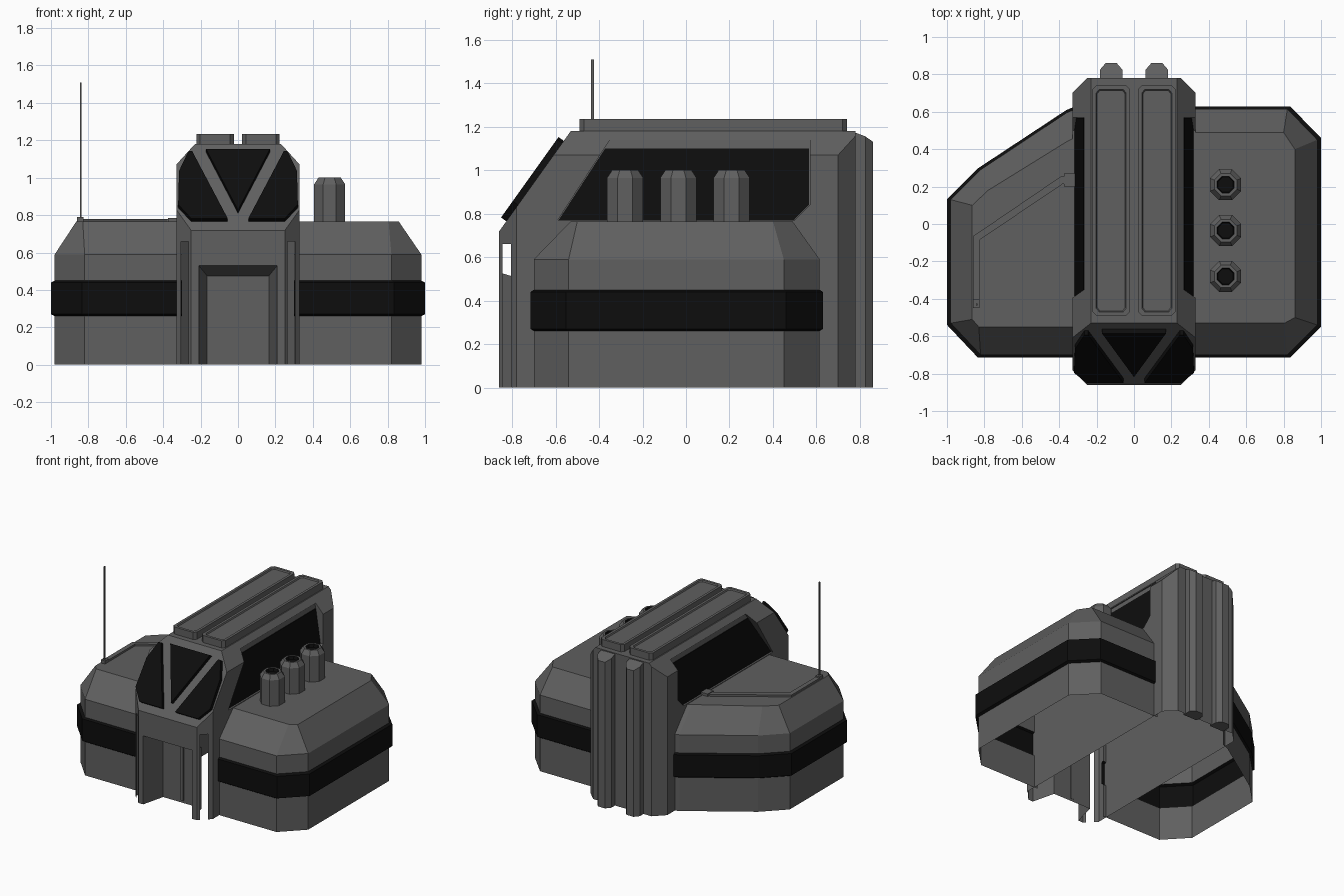
import bpy, bmesh, math
from mathutils import Vector

if "Cube" in bpy.data.objects:
    bpy.data.objects.remove(bpy.data.objects["Cube"])


def material(name, v):
    m = bpy.data.materials.new(name)
    m.diffuse_color = (v, v, v, 1)
    m.use_nodes = True
    m.node_tree.nodes["Principled BSDF"].inputs["Base Color"].default_value = m.diffuse_color
    return m


GREY = material("dark grey metal", 0.115)
BLACK = material("black glass", 0.004)


def finish(name, bm, mats=(GREY,)):
    me = bpy.data.meshes.new(name)
    bm.to_mesh(me)
    bm.free()
    for m in mats:
        me.materials.append(m)
    ob = bpy.data.objects.new(name, me)
    bpy.context.collection.objects.link(ob)
    return ob


def loft_bm(rings, closed=True, dark=(), cap0=True, cap1=True, cap_dark=False):
    """Skin a stack of point rings; bands listed in dark get slot 1."""
    bm = bmesh.new()
    vs = [[bm.verts.new(p) for p in r] for r in rings]
    n = len(rings[0])
    for k in range(len(vs) - 1):
        for i in range(n if closed else n - 1):
            j = (i + 1) % n
            f = bm.faces.new((vs[k][i], vs[k][j], vs[k + 1][j], vs[k + 1][i]))
            f.material_index = int(k in dark)
    if cap0:
        bm.faces.new(vs[0][::-1])
    if cap1:
        bm.faces.new(vs[-1]).material_index = int(cap_dark)
    bmesh.ops.recalc_face_normals(bm, faces=bm.faces)
    return bm


def prism(name, pts, vec, mat=GREY):
    pts = [Vector(p) for p in pts]
    return finish(name, loft_bm([pts, [p + Vector(vec) for p in pts]]), (mat,))


def box(name, x0, x1, y0, y1, z0, z1, mat=GREY):
    return prism(name, [(x0, y0, z0), (x1, y0, z0), (x1, y1, z0), (x0, y1, z0)],
                 (0, 0, z1 - z0), mat)


def cut(ob, cutter):
    mod = ob.modifiers.new("cut", 'BOOLEAN')
    mod.operation, mod.solver, mod.object = 'DIFFERENCE', 'EXACT', cutter
    bpy.context.view_layer.objects.active = ob
    bpy.ops.object.modifier_apply(modifier=mod.name)
    bpy.data.objects.remove(cutter)


# Central hull: octagonal prism with sloped nose and chamfered roof edges
plan = [(.25, -.86), (.33, -.78), (.33, .70), (.25, .78),
        (-.25, .78), (-.33, .70), (-.33, -.78), (-.25, -.86)]
bm = loft_bm([[(x, y, 0) for x, y in plan], [(x, y, 1.18) for x, y in plan]])
for co, no in [((0, -.83, .76), (0, -.42, .30)),
               ((.33, 0, 1.07), (.11, 0, .10)), ((-.33, 0, 1.07), (-.11, 0, .10))]:
    bmesh.ops.bisect_plane(bm, geom=bm.verts[:] + bm.edges[:] + bm.faces[:],
                           plane_co=co, plane_no=no, clear_outer=True)
    bmesh.ops.holes_fill(bm, edges=[e for e in bm.edges if e.is_boundary])
bmesh.ops.recalc_face_normals(bm, faces=bm.faces)
hull = finish("central_hull", bm)

# Tapered door recess
rect = lambda y, hx, z: [(-hx, y, -.1), (hx, y, -.1), (hx, y, z), (-hx, y, z)]
cut(hull, finish("door_cutter", loft_bm([rect(-.905, .221, .544), rect(-.68, .165, .475)])))

# Side window recesses and glass, front corner slots
window = [(-.59, .77), (-.35, 1.14), (.57, 1.14), (.57, .84), (.5, .77)]
glass = [(-.585, .772), (-.372, 1.10), (.567, 1.10), (.567, .842), (.498, .772)]
tilt = lambda z: .315 - (z - .77) * .149
for s, side in ((1, "right"), (-1, "left")):
    cut(hull, finish("window_cutter", loft_bm([
        [(s * tilt(z), y, z) for y, z in window], [(s * .5, y, z) for y, z in window]])))
    prism(side + "_window", [(s * (tilt(z) - .003), y, z) for y, z in glass],
          (s * .007, 0, 0), BLACK)
    cut(hull, box("slot_cutter", min(s * .235, s * .4), max(s * .235, s * .4),
                  -.845, -.805, -.1, .66))

# Open the slots into the hollow hull and open the underside
bm = bmesh.new()
bm.from_mesh(hull.data)
bmesh.ops.delete(bm, context='FACES', geom=[
    f for f in bm.faces
    if all(-.847 < v.co.y < -.803 for v in f.verts) or all(v.co.z < .001 for v in f.verts)])
bm.to_mesh(hull.data)
bm.free()

# Door centre strip
box("door_strip", -.012, .012, -.688, -.678, .02, .45)

# Windscreen panes on the sloped nose
nose = lambda x, z: (x, -.83 + (z - .76) * .30 / .42, z)
out = Vector((0, -.42, .30)).normalized() * .03
prism("windscreen_centre", [nose(*p) for p in ((-.17, 1.135), (.17, 1.135), (0, .81))], out, BLACK)
for s, side in ((1, "right"), (-1, "left")):
    pane = [(.055, .765), (.25, .765), (.32, .84), (.315, 1.02), (.265, 1.125), (.245, 1.125)]
    prism("windscreen_" + side, [nose(s * x, z) for x, z in pane], out, BLACK)

# Roof panels with inset tops, and rear ribs
for s, side in ((1, "right"), (-1, "left")):
    c = s * .122
    oct_ = [(-.08, -.49), (.08, -.49), (.1, -.47), (.1, .72), (.08, .74),
            (-.08, .74), (-.1, .72), (-.1, -.47)]
    ring = lambda d, z: [(c + x * (1 - d / .1), .125 + (y - .125) * (1 - d / .615), z)
                         for x, y in oct_]
    finish(side + "_roof_panel", loft_bm([ring(0, 1.17), ring(0, 1.235), ring(.02, 1.235),
                                          ring(.025, 1.225)]))
    rib = [(-.06, .76), (.06, .76), (.06, .825), (.03, .86), (-.03, .86), (-.06, .825)]
    top = lambda y: 1.18 - max(0, y - .79) * .7
    finish(side + "_rear_rib", loft_bm([[(c + x, y, 0) for x, y in rib],
                                        [(c + x, y, top(y)) for x, y in rib]]))

# Side wings: open-bottomed shells with a black band and sloped shoulders
wings = {
    "right_wing": (-.04,
        [(.3, -.70), (.82, -.70), (.98, -.54), (.98, .45), (.82, .615), (.3, .615)],
        [(.3, -.53), (.805, -.53), (.86, -.50), (.86, .40), (.80, .49), (.3, .49)]),
    "left_wing": (-.05,
        [(-.3, -.70), (-.82, -.70), (-.98, -.53), (-.98, .13), (-.82, .29), (-.36, .595), (-.3, .62)],
        [(-.3, -.55), (-.83, -.55), (-.865, -.51), (-.865, .10), (-.78, .18), (-.36, .44), (-.3, .47)]),
}
for name, (cy, base, top_ring) in wings.items():
    cx = base[0][0]
    grow = [(cx + (x - cx) * 1.028, cy + (y - cy) * 1.022) for x, y in base]
    stack = [(base, 0), (base, .26), (grow, .27), (grow, .44), (base, .45),
             (base, .59), (top_ring, .765)]
    bm = loft_bm([[(x, y, z) for x, y in r] for r, z in stack], closed=False,
                 dark=(1, 2, 3), cap0=False)
    bm.faces.ensure_lookup_table()
    if bm.faces[-1].normal.z < 0:
        bmesh.ops.reverse_faces(bm, faces=bm.faces)
    finish(name, bm, (GREY, BLACK))

# Octagonal vents on the right wing
for i, y in enumerate((-.28, -.035, .21)):
    rings = [[(.49 + r / math.cos(math.pi / 8) * math.cos((k + .5) * math.pi / 4),
               y + r / math.cos(math.pi / 8) * math.sin((k + .5) * math.pi / 4), z)
              for k in range(8)]
             for r, z in ((.083, .75), (.083, .965), (.06, 1.0), (.045, 1.0), (.04, .975))]
    finish("vent_%d" % (i + 1), loft_bm(rings, dark=(3,), cap_dark=True), (GREY, BLACK))

# Antenna with base, and cable duct on the left wing
box("antenna_base", -.86, -.825, -.45, -.405, .76, .79)
box("antenna", -.846, -.837, -.436, -.424, .78, 1.51)
duct = [(-.3, .255), (-.39, .255), (-.86, -.065), (-.86, -.43),
        (-.825, -.43), (-.825, -.085), (-.38, .215), (-.3, .215)]
prism("cable_duct", [(x, y, .76) for x, y in duct], (0, 0, .02))
box("duct_clamp", -.375, -.3, .20, .27, .76, .785)
